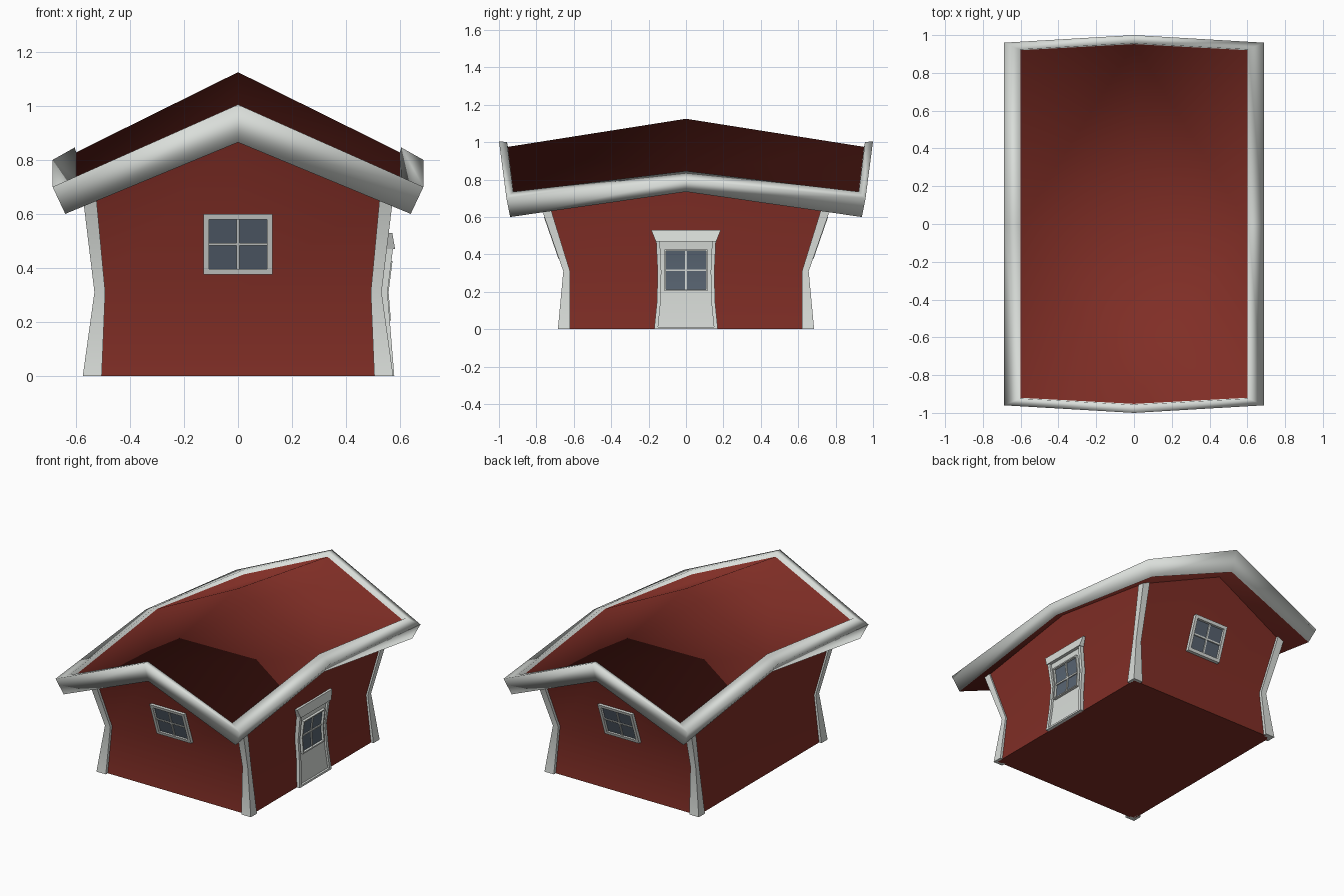
import bpy, bmesh, math

if "Cube" in bpy.data.objects:
    bpy.data.objects.remove(bpy.data.objects["Cube"])


def material(name, col):
    m = bpy.data.materials.new(name)
    m.diffuse_color = (*col, 1)
    m.use_nodes = True
    m.node_tree.nodes["Principled BSDF"].inputs["Base Color"].default_value = m.diffuse_color
    return m


RED = material("barn red", (0.215, 0.027, 0.019))
WHITE = material("off white", (0.70, 0.73, 0.70))
GLASS = material("glass grey blue", (0.10, 0.13, 0.17))


def finish(bm, name, mats, angle=None):
    bmesh.ops.recalc_face_normals(bm, faces=bm.faces)
    me = bpy.data.meshes.new(name)
    bm.to_mesh(me)
    bm.free()
    for m in mats:
        me.materials.append(m)
    ob = bpy.data.objects.new(name, me)
    bpy.context.collection.objects.link(ob)
    bpy.ops.object.select_all(action='DESELECT')
    ob.select_set(True)
    bpy.context.view_layer.objects.active = ob
    if angle is None:
        bpy.ops.object.shade_smooth()
    else:
        bpy.ops.object.shade_smooth_by_angle(angle=math.radians(angle))
    return ob


def bridge(bm, r1, r2, mat=0):
    n = len(r1)
    for i in range(n):
        j = (i + 1) % n
        f = bm.faces.new((r1[i], r1[j], r2[j], r2[i]))
        f.material_index = mat


# Eight perimeter points: corners, gable middles and eave middles
AROUND = [(-1, -1), (0, -1), (1, -1), (1, 0), (1, 1), (0, 1), (-1, 1), (-1, 0)]


def under(x, y):
    """Height of the roof underside."""
    return 0.995 - 0.135 * abs(y) / 0.95 - 0.26 * abs(x) / 0.64


# Waisted wall profile
def wall_y(z):
    return 0.665 - 0.028 * z / 0.31 if z < 0.31 else 0.637 + 0.347 * (z - 0.31)


def wall_x(z):
    return 0.557 - 0.037 * z / 0.31 if z < 0.31 else 0.52 + 0.125 * (z - 0.31)


def side_x(z):
    return wall_x(z) + 0.012 * min(1, z / 0.31)


# Roof with recessed red field and white bargeboards
bm = bmesh.new()


def roof_ring(x, y_corner, y_apex, z_corner, z_eave, z_apex):
    ring = []
    for a, b in AROUND:
        y = y_corner if a else y_apex
        z = z_apex if a == 0 else (z_corner if b else z_eave)
        ring.append(bm.verts.new((a * x, b * y, z)))
    return ring


rings = [roof_ring(0.640, 0.940, 0.955, 0.600, 0.735, 0.865),
         roof_ring(0.687, 0.960, 1.000, 0.700, 0.800, 1.005),
         roof_ring(0.605, 0.924, 0.957, 0.735, 0.846, 1.000),
         roof_ring(0.600, 0.920, 0.952, 0.708, 0.828, 0.975)]
for lo, hi in zip(rings, rings[1:]):
    bridge(bm, lo, hi, 1)
for ring, z in ((rings[0], 0.995), (rings[-1], 1.125)):
    c = bm.verts.new((0, 0, z))
    for k in (1, 3, 5, 7):
        bm.faces.new((ring[k], ring[(k + 1) % 8], ring[(k + 2) % 8], c))
finish(bm, "roof", [RED, WHITE])

# Walls
bm = bmesh.new()
rings = []
for z in (0, 0.31, None):
    ring = []
    for a, b in AROUND:
        if z is None:
            h = under(a * 0.56, b * 0.77) + 0.02
            w = (wall_x if b else side_x)(min(h, 0.75))
        else:
            h = z
            w = (wall_x if b else side_x)(h)
        ring.append(bm.verts.new((a * w, b * wall_y(h) if b else 0, h)))
    rings.append(ring)
bm.faces.new(rings[0])
bridge(bm, rings[0], rings[1])
bridge(bm, rings[1], rings[2])
finish(bm, "walls", [RED], 50)

# Corner boards: L-shaped section following the wall profile
for sx in (-1, 1):
    for sy in (-1, 1):
        bm = bmesh.new()
        rings = []
        for z, x, y, wx, wy in ((0, 0.575, 0.685, 0.07, 0.065),
                                (0.31, 0.532, 0.656, 0.04, 0.036),
                                (0.672, 0.576, 0.782, 0.05, 0.05)):
            pts = [(x, y), (x - wx, y), (x - wx, y - 0.03),
                   (x - 0.03, y - 0.03), (x - 0.03, y - wy), (x, y - wy)]
            rings.append([bm.verts.new((sx * px, sy * py, z)) for px, py in pts])
        bm.faces.new(rings[0])
        bridge(bm, rings[0], rings[1])
        bridge(bm, rings[1], rings[2])
        bm.faces.new(rings[2])
        finish(bm, "corner_board", [WHITE], 60)


# Bar laid on a wall: u half-extents may differ at bottom and top
def bar(bm, place, u0, u1, z0, z1, d, mat=0, flare=0, d_top=None):
    levels = [z0, z1] if not z0 < 0.31 < z1 else [z0, 0.31, z1]
    rings = []
    for z in levels:
        t = (z - z0) / (z1 - z0)
        e = flare * t
        dd = d if d_top is None else d + (d_top - d) * t
        pts = [(u0 - e, -0.02), (u1 + e, -0.02), (u1 + e, dd), (u0 - e, dd)]
        rings.append([bm.verts.new(place(u, z, q)) for u, q in pts])
    for lo, hi in zip(rings, rings[1:]):
        bridge(bm, lo, hi, mat)
    for r in (rings[0], rings[-1]):
        bm.faces.new(r).material_index = mat


def window(bm, place, w, z0, z1, fr, base):
    zm = (z0 + z1) / 2
    bar(bm, place, -w + 0.005, w - 0.005, z0 + 0.005, z1 - 0.005, base, 1)
    for s in (-1, 1):
        a, b = sorted((s * w, s * (w - fr)))
        bar(bm, place, a, b, z0, z1, base + 0.016)
    bar(bm, place, -w, w, z0, z0 + fr, base + 0.016)
    bar(bm, place, -w, w, z1 - fr, z1, base + 0.016)
    bar(bm, place, -0.005, 0.005, z0, z1, base + 0.007)
    bar(bm, place, -w, w, zm - 0.005, zm + 0.005, base + 0.007)


# Gable windows, front and back
for name, s in (("front_window", -1), ("back_window", 1)):
    bm = bmesh.new()
    window(bm, lambda u, z, d: (u, s * (wall_y(z) + d), z), 0.128, 0.375, 0.60, 0.02, 0.006)
    finish(bm, name, [WHITE, GLASS], 30)


# Door on the right side
def on_side(u, z, d):
    return (side_x(z) + d, u, z)


bm = bmesh.new()
bar(bm, on_side, -0.15, 0.15, 0, 0.48, 0.008)
window(bm, on_side, 0.114, 0.205, 0.425, 0.008, 0.010)
finish(bm, "door", [WHITE, GLASS], 30)

bm = bmesh.new()
for s in (-1, 1):
    rings = []
    for z, outer in ((0, 0.170), (0.15, 0.155), (0.31, 0.152), (0.48, 0.160)):
        pts = [(outer - 0.02, -0.02), (outer, -0.02), (outer, 0.022), (outer - 0.02, 0.022)]
        rings.append([bm.verts.new(on_side(s * u, z, d)) for u, d in pts])
    for lo, hi in zip(rings, rings[1:]):
        bridge(bm, lo, hi)
    bm.faces.new(rings[0])
    bm.faces.new(rings[-1])
bar(bm, on_side, -0.162, 0.162, 0.47, 0.53, 0.030, flare=0.024, d_top=0.012)
bar(bm, on_side, -0.155, 0.155, 0, 0.012, 0.022)
finish(bm, "door_frame", [WHITE], 30)
